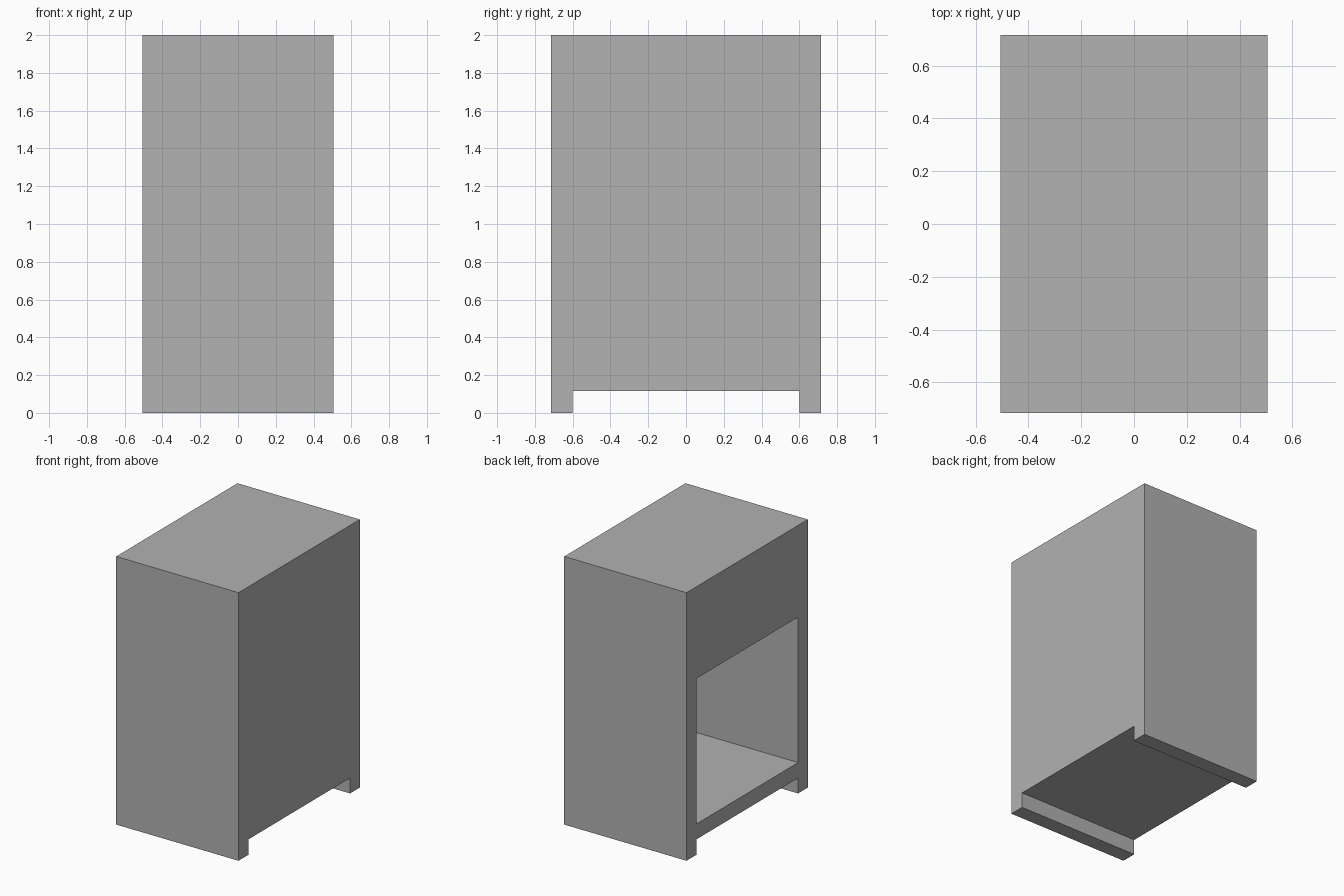
import bpy
import bmesh

if "Cube" in bpy.data.objects:
    bpy.data.objects.remove(bpy.data.objects["Cube"])

HALF_W, HALF_D, HEIGHT = 0.505, 0.715, 2.0
PANEL = 0.115            # board thickness and foot height
OPENING_TOP = 1.315

grey = bpy.data.materials.new("grey")
grey.diffuse_color = (0.445, 0.445, 0.445, 1)
grey.use_nodes = True
grey.node_tree.nodes["Principled BSDF"].inputs["Base Color"].default_value = grey.diffuse_color


def extrude_profile(name, profile, x0, x1):
    """Extrude a (y, z) outline from x0 to x1."""
    bm = bmesh.new()
    face = bm.faces.new([bm.verts.new((x0, y, z)) for y, z in profile])
    grown = bmesh.ops.extrude_face_region(bm, geom=[face])["geom"]
    verts = [v for v in grown if isinstance(v, bmesh.types.BMVert)]
    bmesh.ops.translate(bm, verts=verts, vec=(x1 - x0, 0, 0))
    bmesh.ops.recalc_face_normals(bm, faces=bm.faces)
    mesh = bpy.data.meshes.new(name)
    bm.to_mesh(mesh)
    bm.free()
    mesh.materials.append(grey)
    obj = bpy.data.objects.new(name, mesh)
    bpy.context.collection.objects.link(obj)
    return obj


# Cabinet body standing on two runner feet
inner = HALF_D - PANEL
cabinet = extrude_profile("cabinet", [
    (-HALF_D, 0), (-inner, 0), (-inner, PANEL), (inner, PANEL),
    (inner, 0), (HALF_D, 0), (HALF_D, HEIGHT), (-HALF_D, HEIGHT)],
    -HALF_W, HALF_W)

# Open compartment, cut in from the left side
cutter = extrude_profile("compartment_cutter", [
    (-inner, 2 * PANEL), (inner, 2 * PANEL),
    (inner, OPENING_TOP), (-inner, OPENING_TOP)],
    -HALF_W - 0.1, HALF_W - PANEL)
cutter.hide_render = True
cutter.hide_viewport = True

cut = cabinet.modifiers.new("compartment", 'BOOLEAN')
cut.operation = 'DIFFERENCE'
cut.solver = 'EXACT'
cut.object = cutter
